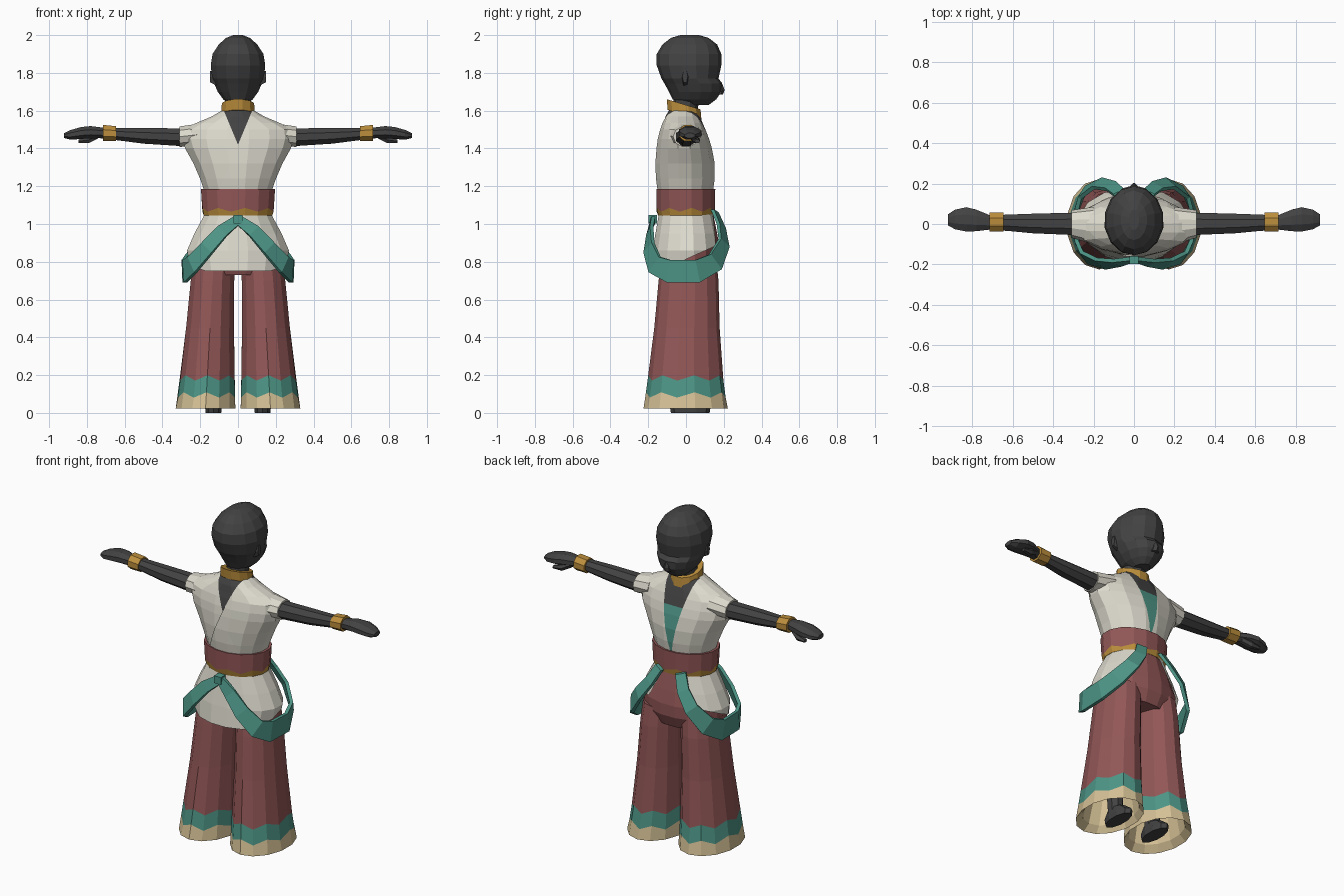
import bpy, bmesh, math
from mathutils import Vector

cube = bpy.data.objects.get("Cube")
if cube:
    bpy.data.objects.remove(cube, do_unlink=True)


def material(name, rgb):
    m = bpy.data.materials.new(name)
    m.use_nodes = True
    m.diffuse_color = (*rgb, 1)
    m.node_tree.nodes["Principled BSDF"].inputs["Base Color"].default_value = (*rgb, 1)
    return m


DARK = material("charcoal skin", (0.055, 0.055, 0.055))
WHITE = material("off white cloth", (0.72, 0.70, 0.61))
RED = material("dusty red cloth", (0.29, 0.095, 0.095))
TEAL = material("teal cloth", (0.075, 0.30, 0.24))
GOLD = material("gold", (0.50, 0.27, 0.045))
TAN = material("tan trim", (0.66, 0.53, 0.30))


def finish(name, bm, mats):
    bmesh.ops.recalc_face_normals(bm, faces=bm.faces)
    me = bpy.data.meshes.new(name)
    bm.to_mesh(me)
    bm.free()
    for m in mats:
        me.materials.append(m)
    ob = bpy.data.objects.new(name, me)
    bpy.context.collection.objects.link(ob)
    return ob


def loft_mesh(rings, n, bands=None, axis="z", caps=(True, True)):
    """Rings are (position, centre, y low, y high, half width, optional zigzag)."""
    bm = bmesh.new()
    loops = []
    for t, c, y0, y1, r, *zig in rings:
        loop = []
        for i in range(n):
            a = 2 * math.pi * (i + 0.5) / n
            u = c + r * math.cos(a)
            y = (y0 + y1) / 2 + (y1 - y0) / 2 * math.sin(a)
            p = t + (zig[0] * (-1) ** i if zig else 0)
            loop.append(bm.verts.new((u, y, p) if axis == "z" else (p, y, u)))
        loops.append(loop)
    for k, (lo, hi) in enumerate(zip(loops, loops[1:])):
        for i in range(n):
            j = (i + 1) % n
            f = bm.faces.new((lo[i], lo[j], hi[j], hi[i]))
            f.material_index = bands[k] if bands else 0
    if caps[0]:
        bm.faces.new(loops[0]).material_index = bands[0] if bands else 0
    if caps[1]:
        bm.faces.new(loops[-1]).material_index = bands[-1] if bands else 0
    return bm


def loft(name, rings, n, mats, **kw):
    return finish(name, loft_mesh(rings, n, **kw), mats)


def cut(bm, faces, a, b):
    """Slice faces along a line given as (x, z) points, through the depth."""
    geom = set(faces)
    for f in faces:
        geom.update(f.edges)
        geom.update(f.verts)
    bmesh.ops.bisect_plane(bm, geom=list(geom), plane_co=(a[0], 0, a[1]),
                           plane_no=(b[1] - a[1], 0, a[0] - b[0]))


def side(p, a, b):
    """Signed side of a point against a line drawn upward; positive is +x."""
    return (p.x - a[0]) * (b[1] - a[1]) - (p.z - a[1]) * (b[0] - a[0])


# Head and neck
loft("head", [
    (1.63, 0, 0.0, 0.12, 0.045), (1.66, 0, -0.07, 0.16, 0.08), (1.70, 0, -0.09, 0.188, 0.11),
    (1.745, 0, -0.115, 0.192, 0.13), (1.77, 0, -0.13, 0.172, 0.14), (1.84, 0, -0.155, 0.187, 0.148),
    (1.90, 0, -0.155, 0.187, 0.138), (1.95, 0, -0.125, 0.165, 0.105), (1.985, 0, -0.08, 0.12, 0.065),
    (2.0, 0, -0.03, 0.07, 0.025)], 14, [DARK])
loft("neck", [(1.48, 0, -0.09, 0.06, 0.075), (1.6, 0, -0.075, 0.06, 0.065),
              (1.7, 0, -0.06, 0.08, 0.06)], 10, [DARK])
loft("nose", [(1.685, 0, 0.15, 0.195, 0.025), (1.71, 0, 0.15, 0.205, 0.018),
              (1.75, 0, 0.15, 0.188, 0.01)], 6, [DARK])

# Collar ring, tipped toward +y
collar = loft_mesh([(1.575, 0, -0.1, 0.085, 0.093), (1.63, 0, -0.105, 0.08, 0.088)], 12)
for v in collar.verts:
    v.co.z -= 0.3 * v.co.y
finish("collar", collar, [GOLD])

# Wrapped top with a neckline on each side
bm = loft_mesh([
    (1.17, 0, -0.145, 0.145, 0.18), (1.24, 0, -0.155, 0.155, 0.205), (1.32, 0, -0.158, 0.155, 0.24),
    (1.40, 0, -0.152, 0.14, 0.285), (1.45, 0, -0.145, 0.125, 0.30), (1.50, 0, -0.132, 0.105, 0.295),
    (1.535, 0, -0.12, 0.09, 0.225), (1.57, 0, -0.11, 0.075, 0.14), (1.605, 0, -0.09, 0.06, 0.08)], 16)
wrap = ((-0.1, 1.18), (0.075, 1.6))
left_v = ((0, 1.42), (-0.075, 1.6))
for a, b in (wrap, left_v):
    cut(bm, [f for f in bm.faces if f.calc_center_median().y < -0.01], a, b)
back_v = [((0, 1.16), (s * 0.095, 1.6)) for s in (-1, 1)]
for a, b in back_v + [((-0.2, 1.45), (0.2, 1.45))]:
    cut(bm, [f for f in bm.faces if f.calc_center_median().y > 0.01], a, b)
panel = []
for f in bm.faces:
    c = f.calc_center_median()
    if c.y < -0.01:
        if side(c, *wrap) > 0:
            panel.append(f)
        elif side(c, *left_v) > 0:
            f.material_index = 1
    elif c.y > 0.01 and side(c, *back_v[0]) > 0 > side(c, *back_v[1]):
        f.material_index = 1 if c.z > 1.45 else 2
# Lift the overlapping panel, and sink the skin behind the necklines
edges = [e for e in bm.edges if len({f in panel for f in e.link_faces}) == 2
         and abs(side((e.verts[0].co + e.verts[1].co) / 2, *wrap)) < 1e-4]
bmesh.ops.split_edges(bm, edges=edges)
for v in {v for f in bm.faces for v in f.verts
          if f.calc_center_median().y < -0.05 and side(f.calc_center_median(), *wrap) > 0}:
    v.co.y -= 0.007
finish("wrapped_top", bm, [WHITE, DARK, TEAL])

# Belt with a scalloped gold edge
loft("belt", [(1.045, 0, -0.15, 0.15, 0.185), (1.075, 0, -0.158, 0.156, 0.192, 0.01),
              (1.185, 0, -0.16, 0.158, 0.2)], 16, [GOLD, RED], bands=[0, 1])

# Skirt of the top: slanting hem, open along the +y middle
bm = loft_mesh([
    (0.75, 0, -0.195, 0.2, 0.255), (0.86, 0, -0.18, 0.19, 0.275),
    (0.95, 0, -0.165, 0.175, 0.235), (1.06, 0, -0.145, 0.15, 0.175)], 16, caps=(False, False))
bmesh.ops.bisect_plane(bm, geom=bm.verts[:] + bm.edges[:] + bm.faces[:],
                       plane_co=(0, -0.13, 0.755), plane_no=(0, -0.45, 1), clear_inner=True)
gap = [((s * 0.05, 1.06), (s * 0.15, 0.86)) for s in (-1, 1)]
for a, b in gap:
    cut(bm, [f for f in bm.faces if f.calc_center_median().y > 0.03], a, b)
doomed = []
for f in bm.faces:
    c = f.calc_center_median()
    if c.y > 0.03 and abs(c.x) < 0.05 + (1.06 - c.z) * 0.5:
        doomed.append(f)
bmesh.ops.delete(bm, geom=doomed, context="FACES")
finish("top_skirt", bm, [WHITE])

# Trouser seat
loft("trouser_seat", [
    (0.73, 0, -0.12, 0.15, 0.2), (0.80, 0, -0.15, 0.18, 0.245), (0.87, 0, -0.155, 0.182, 0.25),
    (0.95, 0, -0.145, 0.168, 0.215), (1.06, 0, -0.13, 0.145, 0.165)], 16, [RED])

for s, label in ((1, "left"), (-1, "right")):
    # Flared trouser leg with zigzag bands and a tan lining
    loft(label + "_trouser_leg", [
        (0.3, s * 0.155, -0.13, 0.13, 0.1), (0.06, s * 0.165, -0.19, 0.185, 0.135),
        (0.022, s * 0.172, -0.225, 0.222, 0.162), (0.095, s * 0.167, -0.212, 0.21, 0.155, 0.014),
        (0.185, s * 0.162, -0.2, 0.198, 0.148, 0.014), (0.45, s * 0.148, -0.168, 0.178, 0.13),
        (0.7, s * 0.135, -0.145, 0.172, 0.118), (0.82, s * 0.125, -0.13, 0.16, 0.115)],
        14, [TAN, TEAL, RED], bands=[0, 0, 0, 1, 2, 2, 2])
    loft(label + "_shin", [(0.04, s * 0.13, -0.05, 0.04, 0.04),
                           (0.35, s * 0.14, -0.06, 0.06, 0.055)], 8, [DARK])
    loft(label + "_foot", [(0, s * 0.13, -0.08, 0.125, 0.043), (0.03, s * 0.13, -0.085, 0.13, 0.047),
                           (0.075, s * 0.13, -0.06, 0.07, 0.035)], 10, [DARK])

    # Arm, hand, bracelet and cap sleeve
    loft(label + "_arm", [
        (s * 0.2, 1.46, -0.06, 0.06, 0.05), (s * 0.32, 1.46, -0.058, 0.06, 0.05),
        (s * 0.5, 1.467, -0.05, 0.055, 0.045), (s * 0.62, 1.475, -0.038, 0.05, 0.037),
        (s * 0.73, 1.482, -0.03, 0.045, 0.03)], 8, [DARK], axis="x")
    loft(label + "_hand", [
        (s * 0.71, 1.482, -0.03, 0.045, 0.03), (s * 0.78, 1.486, -0.04, 0.075, 0.035),
        (s * 0.83, 1.482, -0.042, 0.088, 0.034), (s * 0.885, 1.472, -0.03, 0.075, 0.028),
        (s * 0.92, 1.468, -0.01, 0.05, 0.014)], 8, [DARK], axis="x")
    loft(label + "_thumb", [
        (s * 0.74, 1.47, 0.01, 0.05, 0.02), (s * 0.79, 1.445, 0.03, 0.075, 0.02),
        (s * 0.845, 1.438, 0.045, 0.075, 0.01)], 6, [DARK], axis="x")
    loft(label + "_bracelet", [(s * 0.645, 1.478, -0.042, 0.062, 0.043),
                               (s * 0.715, 1.482, -0.042, 0.062, 0.046)], 8, [GOLD], axis="x")
    loft(label + "_cap_sleeve", [(s * 0.2, 1.475, -0.1, 0.085, 0.06),
                                 (s * 0.31, 1.462, -0.068, 0.068, 0.057)], 10, [WHITE], axis="x")
    loft(label + "_ear", [(s * 0.11, 1.77, -0.025, 0.02, 0.045),
                          (s * 0.147, 1.78, -0.02, 0.01, 0.035)], 6, [DARK], axis="x")

    # Hanging sash: a ribbon swept around the hip
    path = [(0, -0.17, 1.025, 0.025), (0.08, -0.19, 0.965, 0.035), (0.16, -0.195, 0.875, 0.043),
            (0.24, -0.165, 0.785, 0.052), (0.28, -0.09, 0.75, 0.06), (0.285, 0.06, 0.75, 0.06),
            (0.25, 0.155, 0.80, 0.052), (0.175, 0.2, 0.90, 0.04), (0.11, 0.185, 0.99, 0.034),
            (0.07, 0.15, 1.07, 0.03)]
    pts = [Vector((s * p[0], p[1], p[2])) for p in path]
    bm = bmesh.new()
    rows = []
    for i, p in enumerate(pts):
        tangent = pts[min(i + 1, len(pts) - 1)] - pts[max(i - 1, 0)]
        out = Vector((p.x, p.y, 0)).normalized()
        across = tangent.cross(out).normalized() * path[i][3]
        rows.append([bm.verts.new(p + across * k + out * d)
                     for k, d in ((-1, -0.008), (1, -0.008), (1, 0.012), (-1, 0.012))])
    for a, b in zip(rows, rows[1:]):
        for k in range(4):
            bm.faces.new((a[k], a[k - 1], b[k - 1], b[k]))
    bm.faces.new(rows[0])
    bm.faces.new(rows[-1])
    finish(label + "_sash", bm, [TEAL])

# Sash knot
bm = bmesh.new()
bmesh.ops.create_cube(bm, size=0.045)
bmesh.ops.translate(bm, verts=bm.verts, vec=(0, -0.175, 1.025))
finish("sash_knot", bm, [TEAL])
